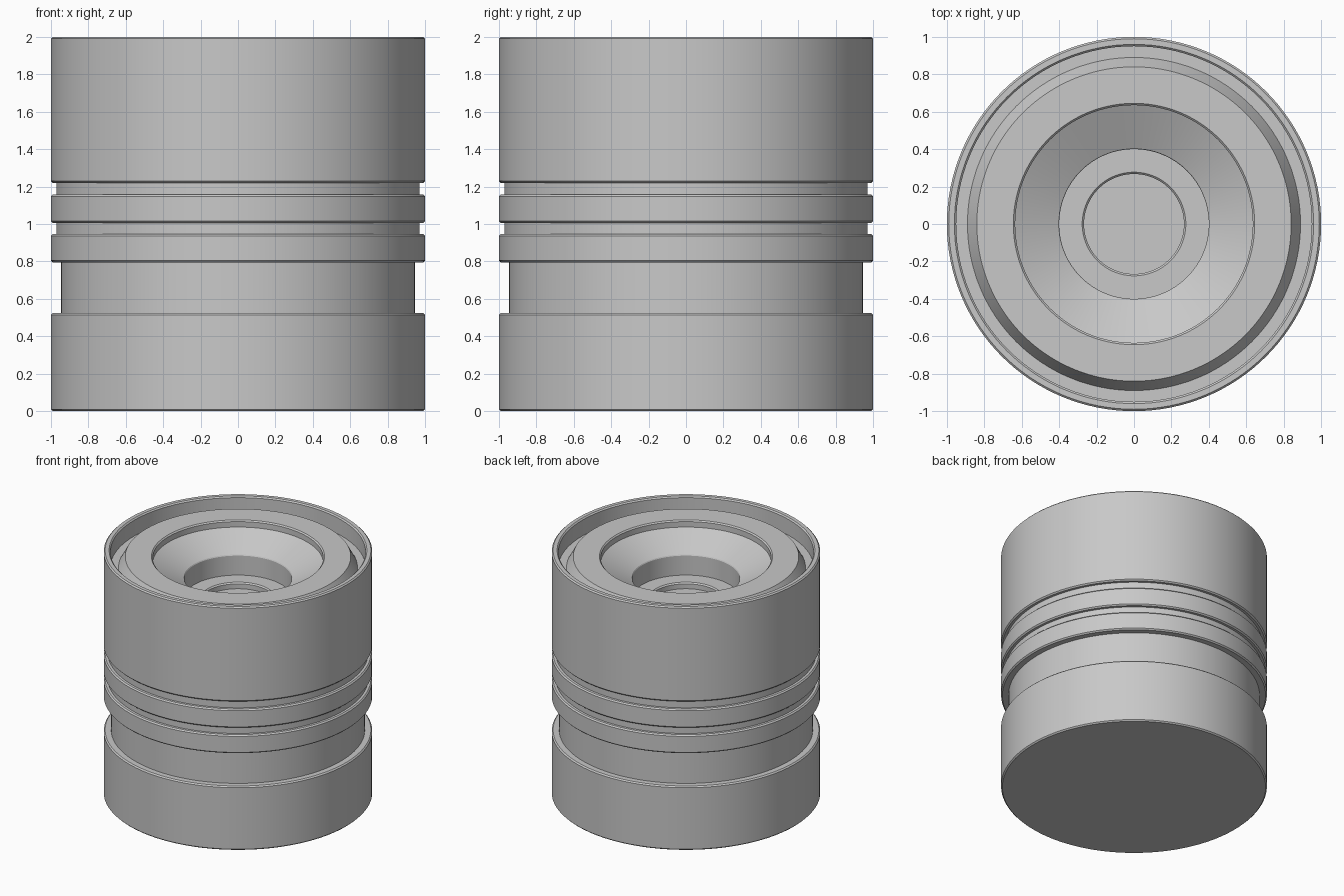
import bpy, bmesh, math
from mathutils import Vector

SEGMENTS = 128
cube = bpy.data.objects.get("Cube")
if cube:
    bpy.data.objects.remove(cube, do_unlink=True)

grey = bpy.data.materials.new("plain grey")
grey.use_nodes = True
colour = (0.58, 0.58, 0.58, 1)
grey.diffuse_color = colour
grey.node_tree.nodes["Principled BSDF"].inputs["Base Color"].default_value = colour


def chamfered(points):
    """Replace each (radius, height, chamfer) corner by its cut corner."""
    result = []
    for i, (r, z, cut) in enumerate(points):
        p = Vector((r, 0, z))
        if cut:
            for j in (i - 1, i + 1):
                q = Vector((points[j][0], 0, points[j][1]))
                result.append(p + (q - p).normalized() * cut)
        else:
            result.append(p)
    return result


def lathe(name, points):
    """Spin a profile that starts and ends on the z axis."""
    bm = bmesh.new()
    verts = [bm.verts.new(p) for p in chamfered(points)]
    edges = [bm.edges.new(pair) for pair in zip(verts, verts[1:])]
    bmesh.ops.spin(bm, geom=verts + edges, cent=(0, 0, 0), axis=(0, 0, 1),
                   angle=math.tau, steps=SEGMENTS, use_merge=True)
    bmesh.ops.remove_doubles(bm, verts=bm.verts, dist=0.0005)
    bmesh.ops.recalc_face_normals(bm, faces=bm.faces)
    mesh = bpy.data.meshes.new(name)
    bm.to_mesh(mesh)
    bm.free()
    obj = bpy.data.objects.new(name, mesh)
    bpy.context.collection.objects.link(obj)
    mesh.materials.append(grey)
    bpy.ops.object.select_all(action='DESELECT')
    obj.select_set(True)
    bpy.context.view_layer.objects.active = obj
    bpy.ops.object.shade_smooth_by_angle(angle=math.radians(30))
    return obj


C = 0.01  # small edge chamfer

# Outer wall: full-radius bands as (bottom, top, radius of the groove above)
bands = [(0, 0.525, 0.945), (0.795, 0.947, 0.97),
         (1.005, 1.158, 0.97), (1.22, 2, None)]
profile = [(0, 0, 0)]
for bottom, top, groove in bands:
    profile += [(1, bottom, C), (1, top, C)]
    if groove:
        next_bottom = bands[bands.index((bottom, top, groove)) + 1][0]
        profile += [(groove, top, 0), (groove, next_bottom, 0)]

# Rim, trough and raised inner plate
profile += [(0.95, 2, C), (0.95, 1.86, 0), (0.89, 1.86, 0), (0.84, 1.95, 0)]
# Conical bowl, straight bore and shallow centre recess
profile += [(0.635, 1.95, C), (0.635, 1.895, 0), (0.4, 1.775, C / 2),
            (0.4, 1.61, 0), (0.267, 1.61, C), (0.267, 1.56, 0), (0, 1.56, 0)]

lathe("turned_body", profile)
